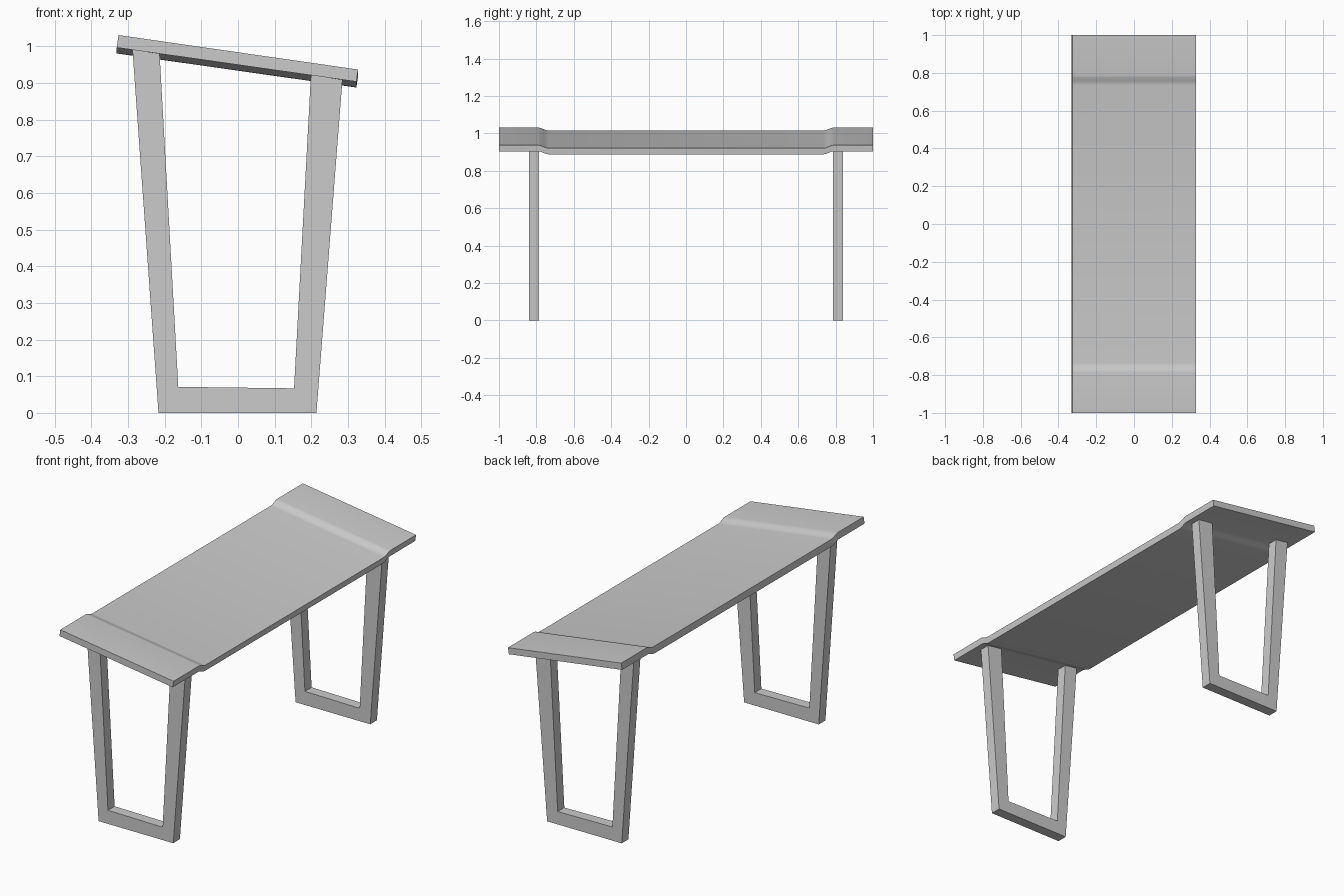
import bpy, bmesh, math

if "Cube" in bpy.data.objects:
    bpy.data.objects.remove(bpy.data.objects["Cube"])


def make_object(name, bm):
    bmesh.ops.recalc_face_normals(bm, faces=bm.faces)
    mesh = bpy.data.meshes.new(name)
    bm.to_mesh(mesh)
    bm.free()
    obj = bpy.data.objects.new(name, mesh)
    bpy.context.collection.objects.link(obj)
    return obj


def loft(name, sections):
    """Join equal-length closed sections with quads and cap both ends."""
    bm = bmesh.new()
    rings = [[bm.verts.new(p) for p in s] for s in sections]
    n = len(rings[0])
    for a, b in zip(rings, rings[1:]):
        for i in range(n):
            j = (i + 1) % n
            bm.faces.new((a[i], a[j], b[j], b[i]))
    bm.faces.new(rings[0])
    bm.faces.new(rings[-1][::-1])
    return make_object(name, bm)


# Tabletop: tilted slab with a shallow eased step down near each end
SLAB = [(-0.331, 0.997), (0.323, 0.904), (0.328, 0.937), (-0.326, 1.031)]
DROP, STEP_OUT, STEP_IN, SEGS = 0.016, 0.79, 0.735, 6
half = [(1.0, 0.0)]
for k in range(SEGS + 1):
    t = k / SEGS
    half.append((STEP_OUT + (STEP_IN - STEP_OUT) * t, DROP * t * t * (3 - 2 * t)))
stations = [(-y, d) for y, d in half] + half[::-1]
top = loft("tabletop", [[(x, y, z - d) for x, z in SLAB] for y, d in stations])
bpy.context.view_layer.objects.active = top
top.select_set(True)
bpy.ops.object.shade_smooth_by_angle(angle=math.radians(30))

# Leg frames: tapered U outline, uprights cut to the slope of the top
FRAME = [(-0.217, 0), (0.214, 0), (0.285, 0.909), (0.199, 0.922),
         (0.153, 0.067), (-0.163, 0.071), (-0.214, 0.980), (-0.288, 0.991)]
for name, y0, y1 in (("front_leg_frame", -0.84, -0.785),
                     ("back_leg_frame", 0.785, 0.84)):
    loft(name, [[(x, y, z) for x, z in FRAME] for y in (y0, y1)])
